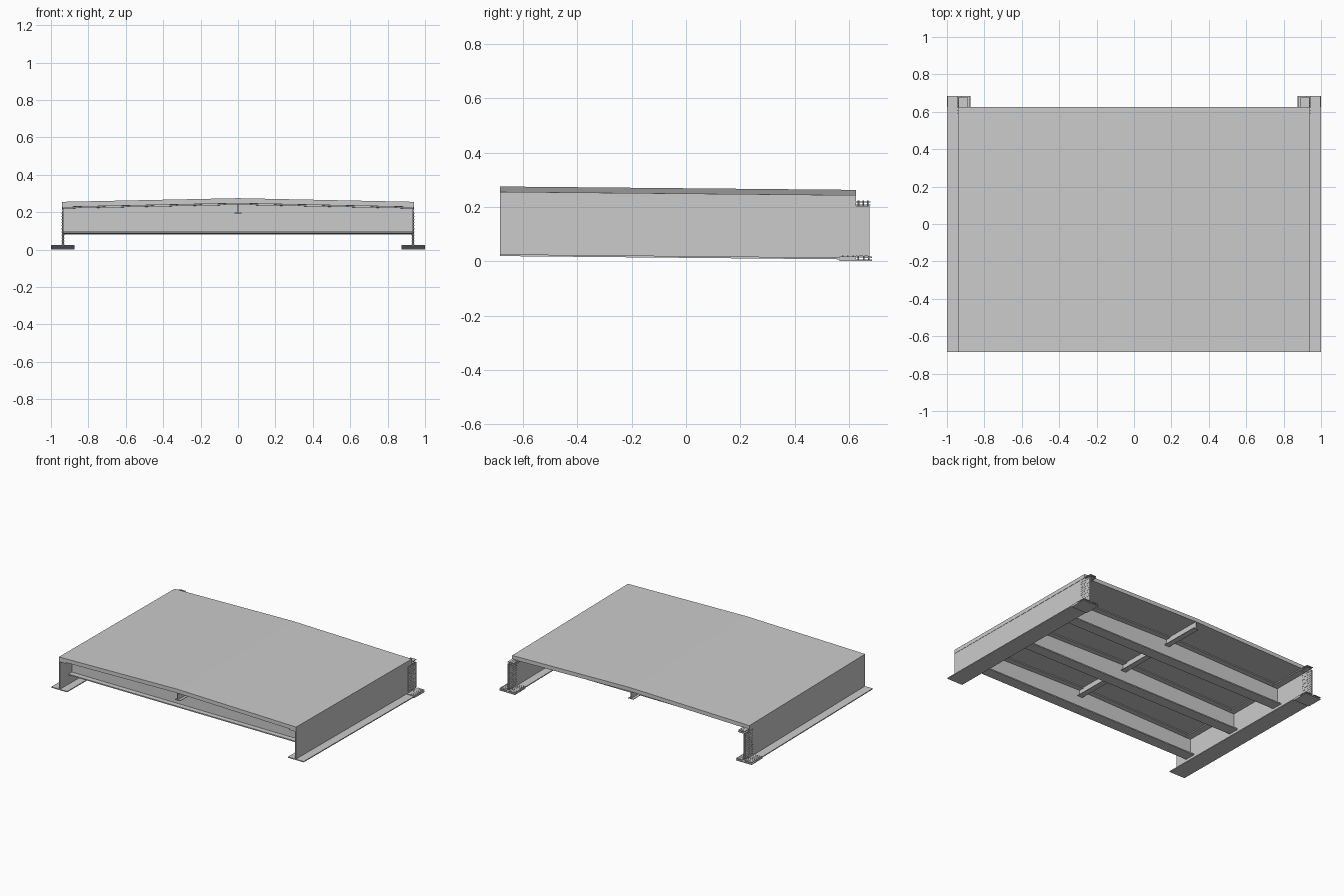
import bpy, bmesh, math
from mathutils import Matrix

if "Cube" in bpy.data.objects:
    bpy.data.objects.remove(bpy.data.objects["Cube"])

SLOPE = -0.0095              # whole span falls gently towards the back
Y0, Y1 = -0.685, 0.625
CROWN = 0.0195 / 0.94        # deck cross fall


def finish(bm, name):
    for v in bm.verts:
        v.co.z += SLOPE * v.co.y
    bmesh.ops.recalc_face_normals(bm, faces=bm.faces)
    me = bpy.data.meshes.new(name)
    bm.to_mesh(me)
    bm.free()
    ob = bpy.data.objects.new(name, me)
    bpy.context.collection.objects.link(ob)
    return ob


def add_prism(bm, profile, y0, y1):
    """Extrude an (x, z) outline along y."""
    a = [bm.verts.new((x, y0, z)) for x, z in profile]
    b = [bm.verts.new((x, y1, z)) for x, z in profile]
    n = len(a)
    bm.faces.new(a)
    bm.faces.new(b[::-1])
    for i in range(n):
        j = (i + 1) % n
        bm.faces.new((a[i], b[i], b[j], a[j]))


def prism(name, profile, y0, y1):
    bm = bmesh.new()
    add_prism(bm, profile, y0, y1)
    return finish(bm, name)


def box(name, x0, x1, y0, y1, z0, z1):
    return prism(name, [(x0, z0), (x1, z0), (x1, z1), (x0, z1)], y0, y1)


def crowned(x, z_mid):
    return z_mid - CROWN * abs(x)


def crown_band(half, z0, z1):
    return [(-half, crowned(half, z0)), (0, z0), (half, crowned(half, z0)),
            (half, crowned(half, z1)), (0, z1), (-half, crowned(half, z1))]


def bolts(name, points, axis, length, radius=0.0028):
    bm = bmesh.new()
    rot = Matrix.Rotation(math.pi / 2, 4, 'Y') if axis == 'X' else Matrix()
    for p in points:
        bmesh.ops.create_cone(bm, cap_ends=True, segments=6, radius1=radius,
                              radius2=radius, depth=length,
                              matrix=Matrix.Translation(p) @ rot)
    return finish(bm, name)


# Crowned deck slab
prism("deck_slab", crown_band(0.94, 0.241, 0.2685), Y0, Y1)

# Cross beams: flat bottom flange, web and crowned top flange
for i in range(3):
    y = -0.11 + (i - 1) * 0.4367
    box(f"cross_beam_bottom_flange_{i}", -0.933, 0.933, y - 0.04, y + 0.04, 0.084, 0.092)
    prism(f"cross_beam_web_{i}",
          [(-0.933, 0.09), (0.933, 0.09), (0.933, crowned(0.933, 0.237)),
           (0, 0.237), (-0.933, crowned(0.933, 0.237))], y - 0.003, y + 0.003)
    prism(f"cross_beam_top_flange_{i}", crown_band(0.933, 0.234, 0.2415), y - 0.04, y + 0.04)

# Centre stringer
box("stringer_web", -0.002, 0.002, Y0, Y1, 0.19, 0.242)
box("stringer_flange", -0.02, 0.02, Y0, Y1, 0.188, 0.192)

# Side girders with splice plates at the back end
for s, side in ((-1, "left"), (1, "right")):
    def sbox(part, xa, xb, *rest):
        box(f"{side}_{part}", min(s * xa, s * xb), max(s * xa, s * xb), *rest)

    sbox("girder_web", 0.932, 0.938, Y0, Y1, 0.015, 0.24)
    sbox("girder_bottom_flange", 0.875, 1.0, Y0, Y1, 0.0125, 0.019)
    sbox("girder_top_flange", 0.885, 0.938, Y0, Y1, 0.215, 0.2225)

    # Web splice plates on both faces
    sbox("web_splice_outer", 0.938, 0.941, 0.585, 0.675, 0.026, 0.209)
    sbox("web_splice_inner", 0.929, 0.932, 0.585, 0.675, 0.026, 0.209)
    rows = [0.036 + k * 0.0163 for k in range(11)]
    cols = [0.592, 0.607, 0.622, 0.638, 0.653, 0.668]
    bolts(f"{side}_web_bolts", [(s * 0.935, y, z) for y in cols for z in rows], 'X', 0.017)

    # Bottom flange splice plates
    sbox("bottom_splice", 0.875, 1.0, 0.565, 0.685, 0.0065, 0.0125)
    sbox("bottom_splice_inner", 0.877, 0.926, 0.565, 0.685, 0.019, 0.023)
    sbox("bottom_splice_outer", 0.944, 0.998, 0.565, 0.685, 0.019, 0.023)
    ys = [0.577 + k * 0.0192 for k in range(6)]
    xs = [0.885, 0.901, 0.917, 0.955, 0.971, 0.987]
    bolts(f"{side}_bottom_bolts", [(s * x, y, 0.0166) for x in xs for y in ys], 'Z', 0.019)

    # Top flange splice plates
    sbox("top_splice", 0.89, 0.938, 0.605, 0.68, 0.2225, 0.2265)
    sbox("top_splice_lower", 0.89, 0.928, 0.605, 0.68, 0.211, 0.215)
    bolts(f"{side}_top_bolts", [(s * x, y, 0.219) for x in (0.898, 0.909, 0.92)
                                for y in (0.615, 0.635, 0.652, 0.669)], 'Z', 0.02)
